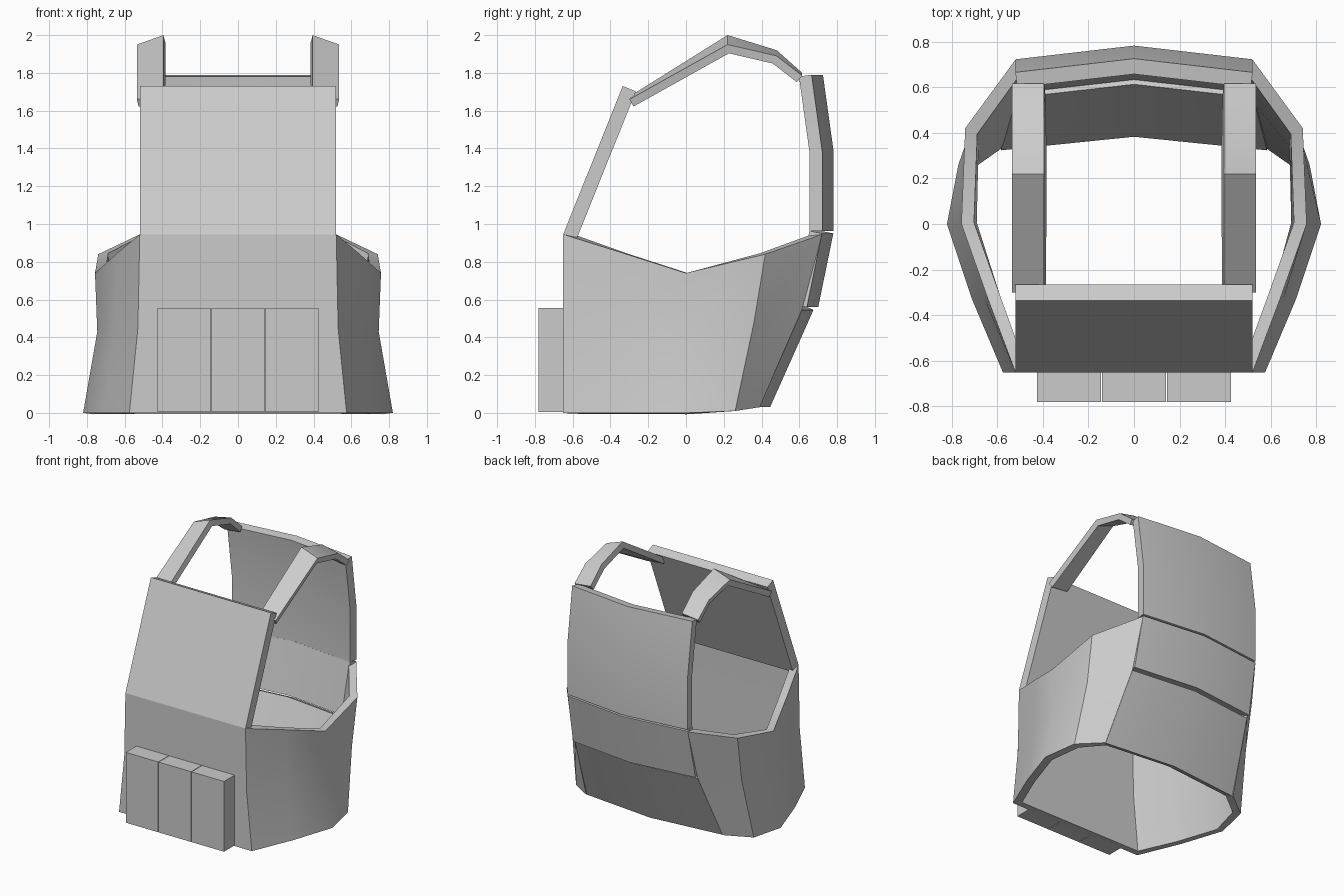
import bpy, bmesh, math

if "Cube" in bpy.data.objects:
    bpy.data.objects.remove(bpy.data.objects["Cube"])


def finish(obj, angle=35):
    bpy.ops.object.select_all(action='DESELECT')
    obj.select_set(True)
    bpy.context.view_layer.objects.active = obj
    bpy.ops.object.shade_smooth_by_angle(angle=math.radians(angle))


def sheet(name, rows, thickness, angle=35):
    """Skin rows of points into an outward-facing sheet, then thicken it inward."""
    bm = bmesh.new()
    grid = [[bm.verts.new(p) for p in row] for row in rows]
    for a, b in zip(grid, grid[1:]):
        for i in range(len(a) - 1):
            bm.faces.new((a[i], a[i + 1], b[i + 1], b[i]))
    mesh = bpy.data.meshes.new(name)
    bm.to_mesh(mesh)
    bm.free()
    obj = bpy.data.objects.new(name, mesh)
    bpy.context.collection.objects.link(obj)
    sol = obj.modifiers.new("thickness", 'SOLIDIFY')
    sol.thickness = thickness
    sol.offset = -1
    sol.use_even_offset = True
    bpy.context.view_layer.objects.active = obj
    obj.select_set(True)
    bpy.ops.object.modifier_apply(modifier=sol.name)
    finish(obj, angle)
    return obj


def mirrored(half):
    """Half outline, front to back on +x, mirrored into a full row."""
    return [(-x, y, z) for x, y, z in reversed(half)] + half


# wrap-around waist shell: bottom, waist and top outlines
bottom = [(0.575, -0.65, 0), (0.71, -0.33, 0), (0.82, 0, 0),
          (0.77, 0.26, 0.01), (0.59, 0.39, 0.03)]
waist = [(0.53, -0.65, 0.45), (0.655, -0.33, 0.44), (0.745, 0, 0.43),
         (0.735, 0.36, 0.48), (0.53, 0.615, 0.55)]
top = [(0.52, -0.65, 0.945), (0.64, -0.33, 0.845), (0.757, 0, 0.74),
       (0.74, 0.42, 0.84), (0.52, 0.72, 0.945)]
sheet("waist_shell", [mirrored(r) for r in (bottom, waist, top)], 0.055)

# sloped chest plate
sheet("chest_plate", [[(-0.52, y, z), (0.52, y, z)]
                      for y, z in ((-0.65, 0.945), (-0.335, 1.73))], 0.075)


# back panels, bowed outward at the centre line
def back_panel(name, profile):
    rows = [[(w, y, z), (0, y + 0.06, z), (-w, y, z)] for w, y, z in profile]
    sheet(name, rows, 0.068)


back_panel("back_lower_panel", [(0.59, 0.385, 0.03), (0.53, 0.615, 0.545)])
back_panel("back_middle_panel", [(0.53, 0.64, 0.56), (0.52, 0.72, 0.95)])
back_panel("back_upper_panel", [(0.52, 0.722, 0.962), (0.52, 0.722, 1.38),
                                (0.52, 0.665, 1.79)])

# shoulder straps: y, inner-edge z, outer-edge z along the path
path = [(-0.30, 1.675, 1.66), (0.22, 2.0, 1.95), (0.48, 1.92, 1.89), (0.615, 1.80, 1.785)]
for side, label in ((1, "left"), (-1, "right")):
    rows = []
    for y, zi, zo in path:
        row = [(side * 0.395, y, zi), (side * 0.535, y, zo)]
        rows.append(row if side > 0 else row[::-1])
    sheet("shoulder_strap_" + label, rows, 0.045)

# three front pouches
for i in range(3):
    bpy.ops.mesh.primitive_cube_add(size=1, location=((i - 1) * 0.285, -0.71, 0.28))
    pouch = bpy.context.object
    pouch.name = "pouch_%d" % (i + 1)
    pouch.scale = (0.281, 0.14, 0.55)
    bpy.ops.object.transform_apply(location=False, rotation=False, scale=True)
